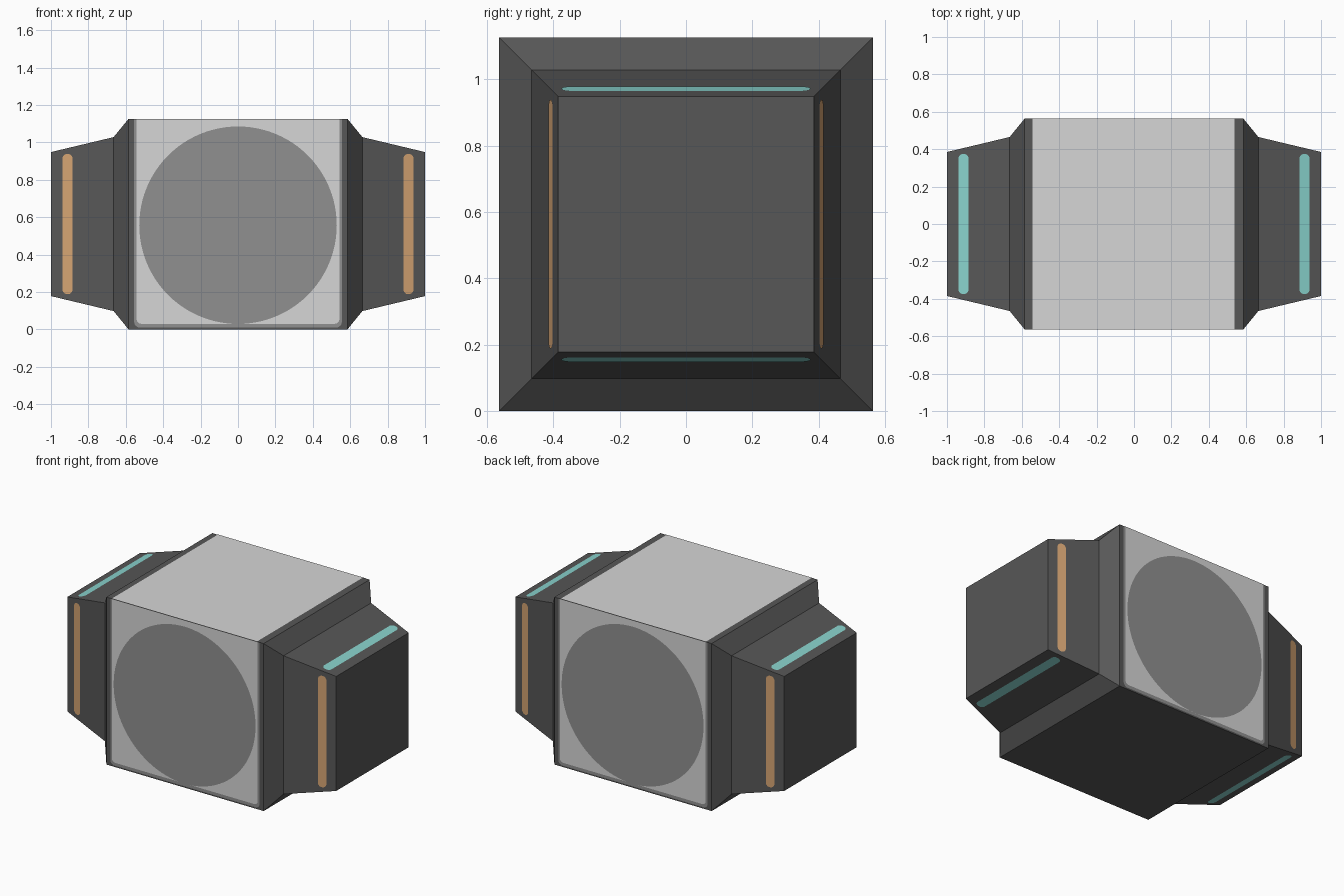
import bpy, bmesh
from math import sin, cos, pi
from mathutils import Vector, Matrix

if "Cube" in bpy.data.objects:
    bpy.data.objects.remove(bpy.data.objects["Cube"])

C = 0.563      # height of the long axis
H = 0.563      # half size of the middle block


def material(name, rgb):
    m = bpy.data.materials.new(name)
    m.diffuse_color = (*rgb, 1)
    m.use_nodes = True
    m.node_tree.nodes["Principled BSDF"].inputs["Base Color"].default_value = m.diffuse_color
    return m


DARK = material("dark grey", (0.095, 0.095, 0.095))
LIGHT = material("light grey", (0.67, 0.67, 0.67))
MID = material("mid grey", (0.28, 0.28, 0.28))
ORANGE = material("orange", (0.66, 0.37, 0.17))
TEAL = material("teal", (0.25, 0.65, 0.61))


def finish(name, bm, mat):
    mesh = bpy.data.meshes.new(name)
    bm.to_mesh(mesh)
    bm.free()
    mesh.materials.append(mat)
    ob = bpy.data.objects.new(name, mesh)
    bpy.context.collection.objects.link(ob)
    return ob


def rounded(x0, x1, y0, y1, radii, n=8):
    """Outline with one radius per corner: right-top, left-top, left-bottom, right-bottom."""
    pts = []
    corners = [(x1, y1, -1, -1), (x0, y1, 1, -1), (x0, y0, 1, 1), (x1, y0, -1, 1)]
    for k, ((x, y, sx, sy), r) in enumerate(zip(corners, radii)):
        if r == 0:
            pts.append((x, y))
            continue
        for i in range(n + 1):
            a = (k + i / n) * pi / 2
            pts.append((x + sx * r + r * cos(a), y + sy * r + r * sin(a)))
    return pts


def plate(name, outline, centre, u, v, mat, lift):
    """Thin painted plate lying in the plane spanned by u and v."""
    u, v = Vector(u).normalized(), Vector(v).normalized()
    base = Vector(centre) + u.cross(v) * lift
    bm = bmesh.new()
    bm.faces.new([bm.verts.new(base + u * a + v * b) for a, b in outline])
    return finish(name, bm, mat)


# Body: square rings lofted along x
bm = bmesh.new()
rings = []
for x, h in [(-1, .385), (-.665, .465), (-.585, H), (.585, H), (.665, .465), (1, .385)]:
    rings.append([bm.verts.new((x, a * h, C + b * h))
                  for a, b in ((-1, -1), (1, -1), (1, 1), (-1, 1))])
for r, s in zip(rings, rings[1:]):
    for i in range(4):
        j = (i + 1) % 4
        bm.faces.new((r[i], r[j], s[j], s[i]))
bm.faces.new(rings[0])
bm.faces.new(rings[-1])
bmesh.ops.recalc_face_normals(bm, faces=bm.faces)
finish("body", bm, DARK)

# Top panel
plate("top_panel", rounded(-.543, .537, -H, H, (0, 0, 0, 0)),
      (0, 0, 2 * C), (1, 0, 0), (0, 1, 0), LIGHT, .002)

# Front and back: border, light panel and round disc
border = rounded(-.555, .555, -.553, H, (0, 0, .03, .03))
panel = rounded(-.542, .542, -.533, H, (0, 0, .025, .025))
disc = [(.528 * cos(i * pi / 48), -.006 + .528 * sin(i * pi / 48)) for i in range(96)]
for side, s in (("front", 1), ("back", -1)):
    for part, outline, mat, lift in (("border", border, MID, .0015),
                                     ("panel", panel, LIGHT, .003),
                                     ("disc", disc, MID, .0045)):
        plate(f"{side}_{part}", outline, (0, -s * H, C), (s, 0, 0), (0, 0, 1), mat, lift)

# Light strips on the four slopes of both ends
strip = rounded(-.028, .028, -.375, .375, (.027,) * 4)
for end, s in (("right", 1), ("left", -1)):
    for k, side in enumerate(("top", "front", "bottom", "back")):
        rot = Matrix.Rotation(k * pi / 2, 3, 'X')
        centre = rot @ Vector((s * .911, 0, .4063)) + Vector((0, 0, C))
        plate(f"{end}_{side}_strip", strip, centre, rot @ Vector((s * .335, 0, -.08)),
              rot @ Vector((0, s, 0)), TEAL if k % 2 == 0 else ORANGE, .002)
